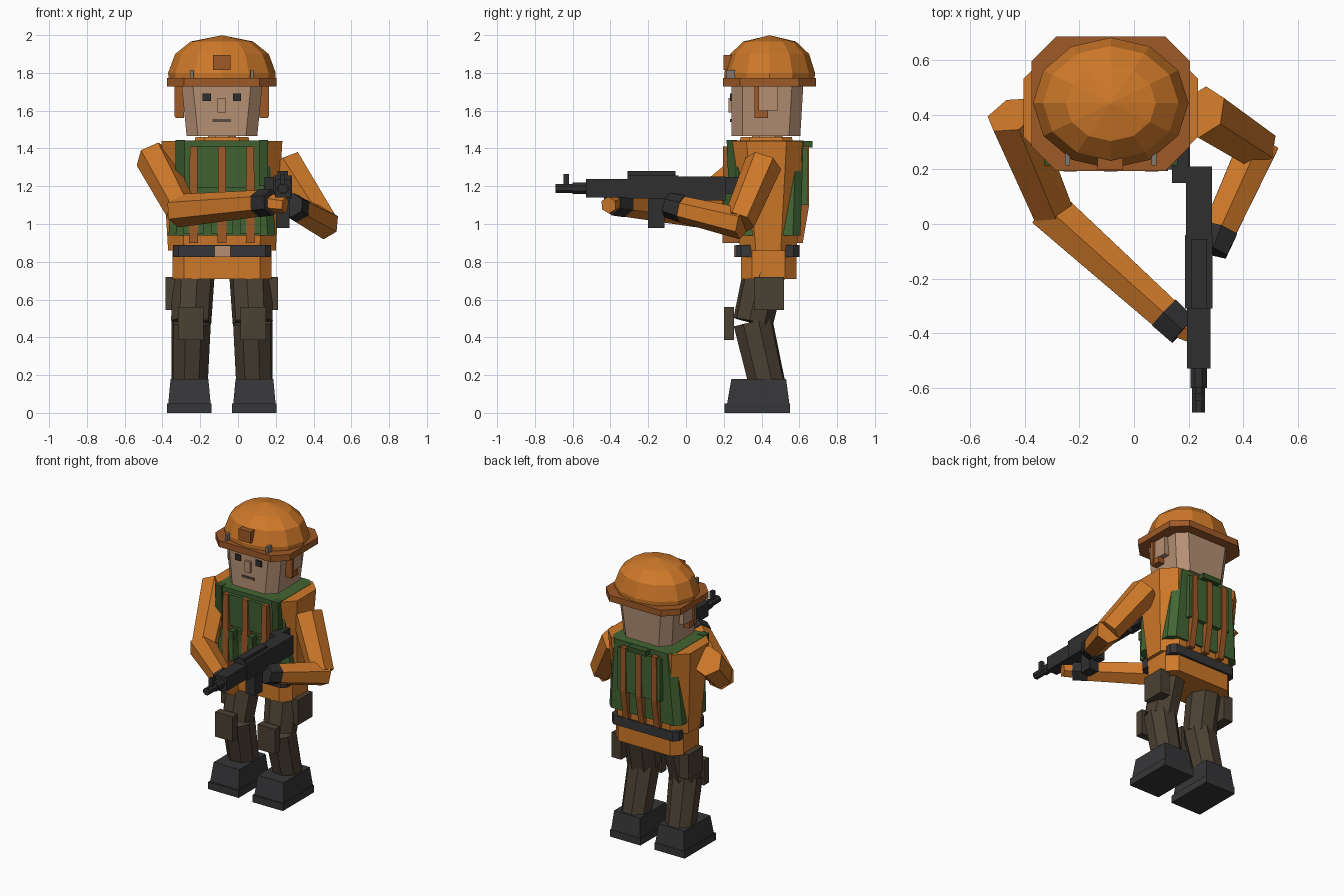
import bpy
import math
from mathutils import Vector

if "Cube" in bpy.data.objects:
    bpy.data.objects.remove(bpy.data.objects["Cube"])


def material(name, rgb):
    m = bpy.data.materials.new(name)
    m.use_nodes = True
    color = (*rgb, 1)
    m.diffuse_color = color
    bsdf = m.node_tree.nodes["Principled BSDF"]
    bsdf.inputs["Base Color"].default_value = color
    bsdf.inputs["Roughness"].default_value = 0.9
    return m


orange = material("orange cloth", (0.62, 0.19, 0.022))
brown = material("brown trim", (0.34, 0.1, 0.02))
skin = material("skin", (0.46, 0.28, 0.175))
green = material("vest green", (0.055, 0.13, 0.033))
dark_green = material("dark green", (0.036, 0.085, 0.022))
trouser = material("olive brown", (0.068, 0.052, 0.032))
black = material("gunmetal black", (0.028, 0.028, 0.03))
boot_grey = material("boot grey", (0.037, 0.037, 0.04))
clip_grey = material("clip grey", (0.22, 0.19, 0.16))
mouth_brown = material("mouth brown", (0.1, 0.07, 0.05))

CX = -0.085  # body centre line


def make(name, mat, rings):
    """Skin a list of equal-length rings and cap both ends."""
    n = len(rings[0])
    verts = [p for ring in rings for p in ring]
    faces = [list(range(n))[::-1], list(range(len(verts) - n, len(verts)))]
    for r in range(len(rings) - 1):
        for i in range(n):
            j = (i + 1) % n
            faces.append([r * n + i, r * n + j, (r + 1) * n + j, (r + 1) * n + i])
    mesh = bpy.data.meshes.new(name)
    mesh.from_pydata(verts, [], faces)
    mesh.materials.append(mat)
    obj = bpy.data.objects.new(name, mesh)
    bpy.context.collection.objects.link(obj)
    return obj


def loft(name, mat, rows, c=0.0):
    """Rows are (z, x0, x1, y0, y1); c cuts the vertical corners."""
    rings = []
    for z, x0, x1, y0, y1 in rows:
        if c:
            pts = [(x0 + c, y0), (x1 - c, y0), (x1, y0 + c), (x1, y1 - c),
                   (x1 - c, y1), (x0 + c, y1), (x0, y1 - c), (x0, y0 + c)]
        else:
            pts = [(x0, y0), (x1, y0), (x1, y1), (x0, y1)]
        rings.append([(x, y, z) for x, y in pts])
    return make(name, mat, rings)


def box(name, mat, x, y, z, c=0.0):
    return loft(name, mat, [(h, *x, *y) for h in z], c)


def limb(name, mat, a, b, ra, rb, n=6):
    """Tapered prism between two points."""
    a, b = Vector(a), Vector(b)
    q = (b - a).to_track_quat('Z', 'Y')
    rings = []
    for p, r in ((a, ra), (b, rb)):
        ang = [2 * math.pi * (i + 0.5) / n for i in range(n)]
        rings.append([p + q @ Vector((r * math.cos(t), r * math.sin(t), 0)) for t in ang])
    return make(name, mat, rings)


# Legs
for side, s in (("right", -1), ("left", 1)):
    ax, hx = CX + s * 0.172, CX + s * 0.148
    ankle, knee, hip = (ax, 0.43, 0.15), (CX + s * 0.163, 0.355, 0.48), (hx, 0.425, 0.79)
    box(side + "_sole", boot_grey, (ax - 0.118, ax + 0.118), (0.205, 0.55), (0, 0.05))
    loft(side + "_boot", boot_grey, [(0.05, ax - 0.112, ax + 0.112, 0.218, 0.547),
                                     (0.18, ax - 0.1, ax + 0.1, 0.24, 0.53)])
    limb(side + "_shin", trouser, ankle, knee, 0.1, 0.108, 8)
    limb(side + "_thigh", trouser, knee, hip, 0.108, 0.115, 8)
    box(side + "_knee_pad", trouser, (ax - 0.06, ax + 0.075) if s < 0 else (ax - 0.075, ax + 0.06),
        (0.2, 0.255), (0.385, 0.56))
    ox = sorted((CX + s * 0.225, CX + s * 0.298))
    box(side + "_thigh_pouch", trouser, ox, (0.36, 0.52), (0.545, 0.72))

# Torso, belt and vest
box("pelvis", orange, (-0.347, 0.177), (0.29, 0.585), (0.71, 0.87), 0.06)
loft("torso", orange, [(0.86, -0.37, 0.2, 0.285, 0.587), (1.44, -0.405, 0.235, 0.235, 0.617)], 0.085)
box("belt", boot_grey, (-0.345, 0.175), (0.262, 0.6), (0.825, 0.89), 0.03)
box("belt_buckle", skin, (-0.125, -0.04), (0.254, 0.27), (0.825, 0.887))
loft("vest", green, [(0.94, -0.368, 0.198, 0.262, 0.606), (1.442, -0.33, 0.16, 0.225, 0.622)], 0.04)
loft("collar", orange, [(1.42, -0.235, 0.065, 0.28, 0.57), (1.46, -0.225, 0.055, 0.29, 0.56)], 0.05)
loft("chest_panel", green, [(1.19, -0.235, 0.065, 0.216, 0.27), (1.41, -0.235, 0.065, 0.205, 0.26)])
for side, s in (("right", -1), ("left", 1)):
    x = CX + s * 0.22
    loft(side + "_vest_edge", dark_green, [(1.2, x - 0.025, x + 0.025, 0.225, 0.28),
                                           (1.445, x - 0.025, x + 0.025, 0.215, 0.27)])
for i in (-1, 0, 1):
    x = CX + i * 0.15
    box("front_pouch", green, (x - 0.055, x + 0.055), (0.2, 0.28), (0.95, 1.14))
    box("pouch_flap", dark_green, (x - 0.06, x + 0.06), (0.195, 0.27), (1.1, 1.16))
    loft("front_strap", brown, [(0.9, x - 0.024, x + 0.024, 0.192, 0.28),
                                (1.41, x - 0.02, x + 0.02, 0.196, 0.26)])
    x = CX + i * 0.12
    loft("back_strap", brown, [(0.9, x - 0.022, x + 0.022, 0.58, 0.618),
                               (1.1, x - 0.022, x + 0.022, 0.6, 0.652),
                               (1.41, x - 0.02, x + 0.02, 0.61, 0.652)])
box("back_panel", green, (-0.25, 0.08), (0.6, 0.643), (1.1, 1.4))
box("back_handle", dark_green, (-0.155, -0.015), (0.62, 0.67), (1.405, 1.44))

# Head and face
box("neck", skin, (-0.16, -0.01), (0.35, 0.51), (1.4, 1.5), 0.04)
loft("head", skin, [(1.465, -0.272, 0.102, 0.24, 0.605), (1.75, -0.3, 0.13, 0.24, 0.622)], 0.06)
box("nose", skin, (-0.108, -0.064), (0.225, 0.25), (1.59, 1.668))
box("mouth", mouth_brown, (-0.135, -0.038), (0.234, 0.242), (1.54, 1.556))
for side, s in (("right", -1), ("left", 1)):
    def span(a, b):
        return sorted((CX + s * a, CX + s * b))
    box(side + "_eye", black, span(0.058, 0.102), (0.232, 0.241), (1.65, 1.692))
    box(side + "_ear", skin, span(0.19, 0.237), (0.385, 0.485), (1.6, 1.73))
    box(side + "_chin_strap", brown, span(0.2, 0.25), (0.362, 0.387), (1.57, 1.75))
    box(side + "_strap_end", brown, span(0.2, 0.245), (0.362, 0.435), (1.56, 1.6))
    box(side + "_helmet_clip", clip_grey, span(0.15, 0.168), (0.215, 0.26), (1.765, 1.815))

# Helmet
box("helmet_brim", brown, (-0.375, 0.205), (0.195, 0.687), (1.728, 1.772), 0.09)
dome = []
for k, z in ((0.99, 1.77), (1, 1.8), (0.87, 1.9), (0.58, 1.966), (0.02, 1.998)):
    dome.append([(CX + 0.285 * k * math.cos(i * math.pi / 6),
                  0.443 + 0.24 * k * math.sin(i * math.pi / 6), z) for i in range(12)])
make("helmet_dome", orange, dome)
box("helmet_mount", brown, (-0.133, -0.04), (0.198, 0.27), (1.815, 1.895))

# Right arm reaching across to the handguard
r_elbow = (-0.3, 0.05, 1.075)
limb("right_upper_arm", orange, (-0.445, 0.4, 1.35), r_elbow, 0.1, 0.085)
limb("right_forearm", orange, (-0.32, 0.06, 1.07), (0.12, -0.335, 1.11), 0.088, 0.07)
limb("right_glove", black, (0.11, -0.325, 1.11), (0.18, -0.39, 1.115), 0.074, 0.07)
limb("right_fingers", orange, (0.17, -0.375, 1.11), (0.25, -0.41, 1.1), 0.05, 0.045)

# Left arm folded to the grip
l_elbow = (0.45, 0.28, 1.01)
limb("left_upper_arm", orange, (0.25, 0.41, 1.32), l_elbow, 0.1, 0.085)
limb("left_forearm", orange, (0.46, 0.3, 1.0), (0.31, -0.03, 1.08), 0.083, 0.07)
limb("left_glove", black, (0.315, -0.02, 1.08), (0.285, -0.1, 1.1), 0.074, 0.066)

# Rifle
box("rifle_stock", black, (0.19, 0.285), (-0.05, 0.21), (1.125, 1.252))
box("rifle_butt", black, (0.14, 0.2), (0.15, 0.29), (1.16, 1.25))
box("rifle_receiver", black, (0.187, 0.287), (-0.31, -0.04), (1.135, 1.257))
box("rifle_top_rail", black, (0.21, 0.265), (-0.31, -0.055), (1.25, 1.28))
box("rifle_handguard", black, (0.195, 0.28), (-0.53, -0.31), (1.14, 1.238))
limb("rifle_gas_block", black, (0.237, -0.53, 1.188), (0.237, -0.6, 1.188), 0.033, 0.033, 8)
limb("rifle_barrel", black, (0.237, -0.58, 1.188), (0.237, -0.69, 1.188), 0.026, 0.026, 8)
box("rifle_front_sight", black, (0.225, 0.25), (-0.648, -0.62), (1.19, 1.265))
box("rifle_magazine", black, (0.2, 0.272), (-0.2, -0.115), (0.98, 1.15))
box("rifle_grip", black, (0.21, 0.265), (-0.09, -0.04), (1.03, 1.14))
